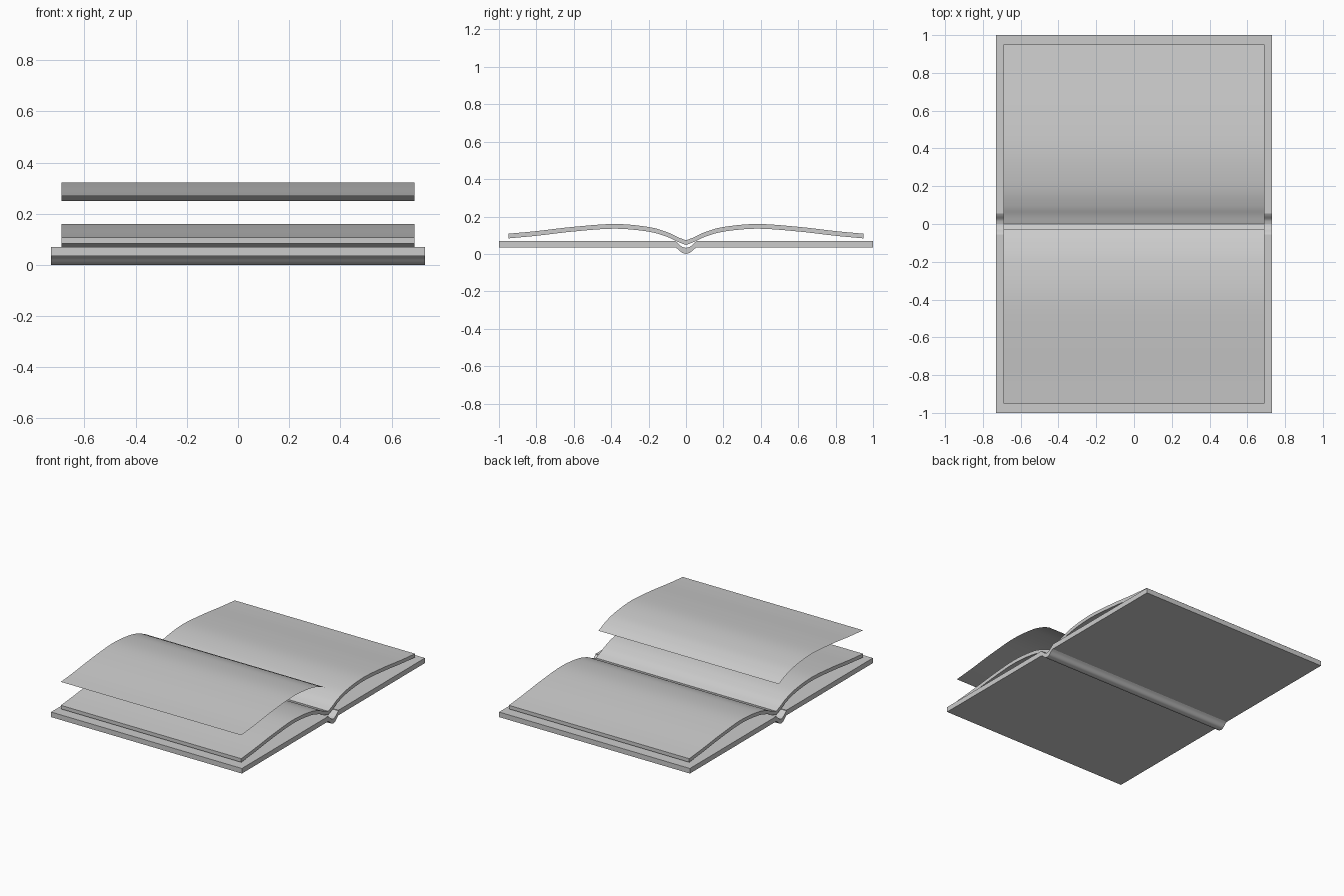
import bpy, bmesh
from mathutils import Vector

if "Cube" in bpy.data.objects:
    bpy.data.objects.remove(bpy.data.objects["Cube"])


def smooth_path(pts, steps=5):
    """Catmull-Rom curve through (y, z) points."""
    p = [Vector(q) for q in pts]
    p = [2 * p[0] - p[1]] + p + [2 * p[-1] - p[-2]]
    out = []
    for a, b, c, d in zip(p, p[1:], p[2:], p[3:]):
        for i in range(steps):
            t = i / steps
            out.append(0.5 * (2 * b + (c - a) * t + (2 * a - 5 * b + 4 * c - d) * t * t
                              + (3 * b - a - 3 * c + d) * t ** 3))
    return out + [p[-2]]


def mirrored(half):
    """Half profile from the outer edge to y = 0, completed on the other side."""
    return half + [Vector((-q.x, q.y)) for q in reversed(half[:-1])]


def finish(bm, name):
    bmesh.ops.recalc_face_normals(bm, faces=bm.faces)
    mesh = bpy.data.meshes.new(name)
    bm.to_mesh(mesh)
    bm.free()
    ob = bpy.data.objects.new(name, mesh)
    bpy.context.collection.objects.link(ob)
    bpy.context.view_layer.objects.active = ob
    ob.select_set(True)
    bpy.ops.object.shade_smooth_by_angle()
    ob.select_set(False)
    return ob


def strip(name, path, half_width, thickness=0):
    """Sweep a (y, z) path along x, with vertical thickness below it."""
    bm = bmesh.new()
    layers = [0, -thickness] if thickness else [0]
    rows = [[[bm.verts.new((x, q.x, q.y + dz)) for dz in layers] for q in path]
            for x in (-half_width, half_width)]
    left, right = rows
    for i in range(len(path) - 1):
        for k in range(len(layers)):
            bm.faces.new((left[i][k], right[i][k], right[i + 1][k], left[i + 1][k]))
        if thickness:
            for r in rows:
                bm.faces.new((r[i][0], r[i + 1][0], r[i + 1][1], r[i][1]))
    if thickness:
        for i in (0, -1):
            bm.faces.new((left[i][0], right[i][0], right[i][1], left[i][1]))
    return finish(bm, name)


# Cover boards
for name, y0, y1 in (("front_cover_board", -1, -0.055), ("back_cover_board", 0.055, 1)):
    strip(name, [Vector((y0, 0.07)), Vector((y1, 0.07))], 0.73, 0.035)

# Rounded spine dipping between the boards
strip("spine", mirrored(smooth_path([(-0.06, 0.069), (-0.042, 0.057), (-0.022, 0.039), (0, 0.032)], 4)),
      0.73, 0.032)

# Open page block
pages = smooth_path([(-0.95, 0.108), (-0.8, 0.122), (-0.6, 0.145), (-0.38, 0.16),
                     (-0.2, 0.144), (-0.1, 0.116), (-0.045, 0.09), (0, 0.073)])
strip("page_block", mirrored(pages), 0.69, 0.025)

# Loose page above the left half
strip("turning_page", smooth_path([(-0.95, 0.27), (-0.8, 0.284), (-0.6, 0.307), (-0.38, 0.322),
                                   (-0.2, 0.306), (-0.1, 0.28), (-0.03, 0.249)]), 0.69)
